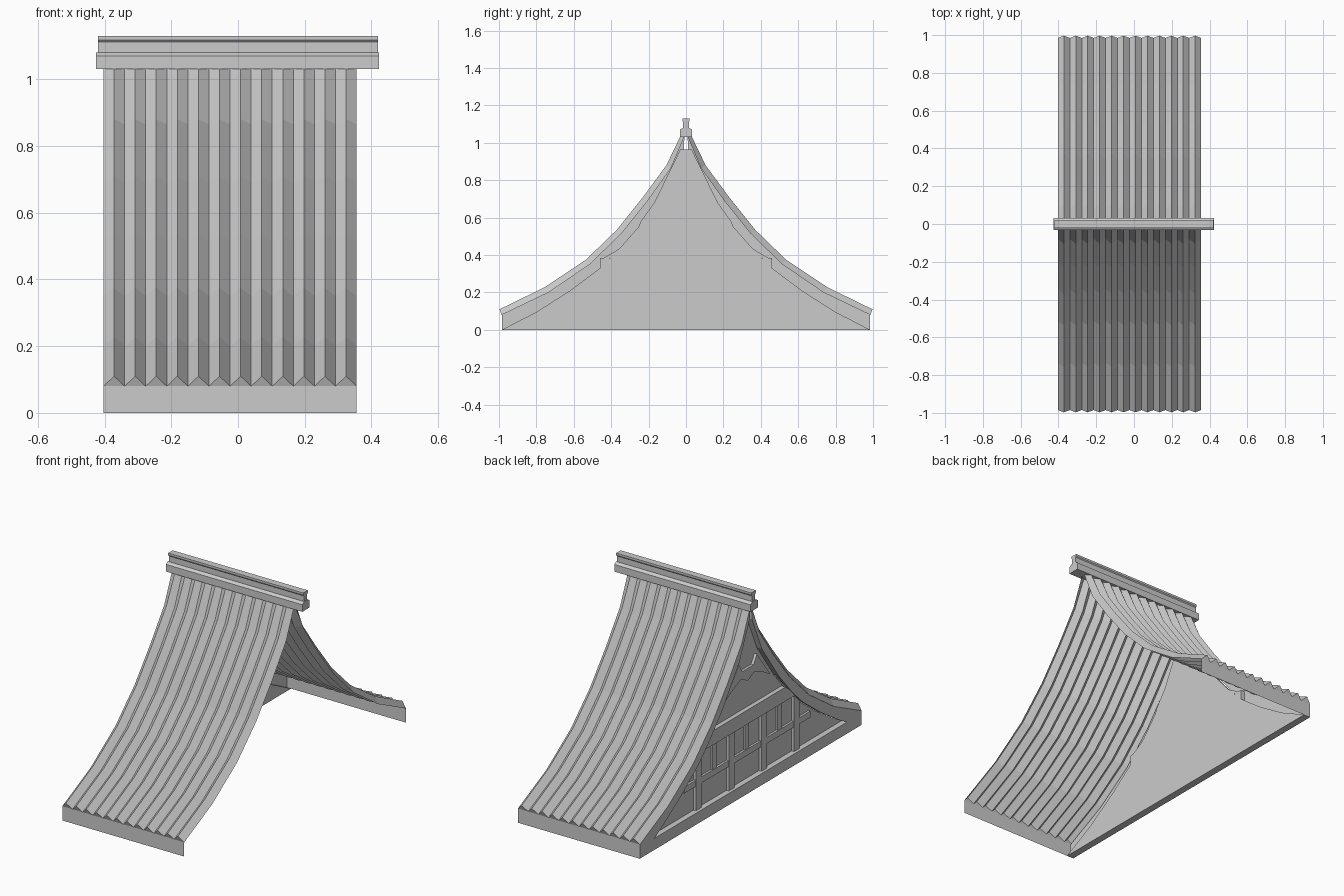
import bpy
import bmesh

cube = bpy.data.objects.get("Cube")
if cube:
    bpy.data.objects.remove(cube, do_unlink=True)

grey = bpy.data.materials.new("plain_grey")
grey.use_nodes = True
GREY = (0.6, 0.6, 0.6, 1)
grey.diffuse_color = GREY
grey.node_tree.nodes["Principled BSDF"].inputs["Base Color"].default_value = GREY


def finish(name, bm):
    mesh = bpy.data.meshes.new(name)
    bm.to_mesh(mesh)
    bm.free()
    mesh.materials.append(grey)
    obj = bpy.data.objects.new(name, mesh)
    bpy.context.collection.objects.link(obj)
    return obj


def prism(name, outline, x0, x1):
    """Extrude a (y, z) outline along x."""
    bm = bmesh.new()
    face = bm.faces.new([bm.verts.new((x0, y, z)) for y, z in outline])
    new = bmesh.ops.extrude_face_region(bm, geom=[face])["geom"]
    moved = [v for v in new if isinstance(v, bmesh.types.BMVert)]
    bmesh.ops.translate(bm, verts=moved, vec=(x1 - x0, 0, 0))
    bmesh.ops.recalc_face_normals(bm, faces=bm.faces)
    return finish(name, bm)


def beam(name, y0, y1, z0, z1, x0, x1):
    return prism(name, [(y0, z0), (y1, z0), (y1, z1), (y0, z1)], x0, x1)


def mirrored(half):
    return half + [(-y, z) for y, z in reversed(half) if y > 0]


# Roof curves from eave to ridge, as (distance from centre, height)
CREST = [(.997, .11), (.755, .228), (.535, .375), (.37, .535),
         (.23, .71), (.105, .88), (.03, 1.035)]
VALLEY = [(.985, .08), (.735, .2), (.515, .35), (.345, .515),
          (.205, .69), (.08, .865), (.008, 1.035)]
INNER = [(.985, 0), (.80, .095), (.62, .21), (.46, .33),
         (.36, .43), (.25, .555), (.10, .765), (.012, .965)]
FASCIA = [(.985, 0), (.985, .08)]
LEFT, STEP, COLUMNS = -.403, .0316, 25
FACE, BACK = -.385, -.36

# Corrugated slopes, each with an upright eave board
for side, label in ((-1, "front"), (1, "back")):
    bm = bmesh.new()
    grid = []
    for j in range(COLUMNS):
        curve = FASCIA + (CREST if j % 2 else VALLEY)
        grid.append([bm.verts.new((LEFT + j * STEP, side * y, z)) for y, z in curve])
    for a, b in zip(grid, grid[1:]):
        for i in range(len(a) - 1):
            quad = [a[i], b[i], b[i + 1], a[i + 1]]
            bm.faces.new(quad if side < 0 else quad[::-1])
    bmesh.ops.remove_doubles(bm, verts=bm.verts, dist=.0001)
    finish(label + "_roof_slope", bm)

    # Curved board along the gable edge
    board = VALLEY + INNER[::-1]
    prism(label + "_barge_board", [(side * y, z) for y, z in board], -.402, FACE)

    # Rafter against the upper gable
    rafter = [(.25, .555), (.245, .575), (.17, .68), (.03, .965), (.012, .965), (.10, .765)]
    prism(label + "_gable_rafter", [(side * y, z) for y, z in rafter], FACE, BACK)

# Ridge cap
prism("ridge_base", mirrored([(.033, 1.03), (.033, 1.07), (.018, 1.08)]), -.425, .423)
prism("ridge_cap", mirrored([(.015, 1.07), (.015, 1.112), (.02, 1.118), (.02, 1.13)]),
      -.42, .42)

# Gable wall and its timber frame
prism("gable_wall", mirrored(INNER), -.37, BACK)
prism("gable_sill", mirrored([(.985, 0), (.86, .065)]), -.402, BACK)
for y in (-.435, -.145, .145, .435):
    beam("gable_post", y - .025, y + .025, .06, .385, FACE, BACK)
for y in (-.29, 0, .29):
    beam("gable_stud", y - .018, y + .018, .23, .39, -.38, BACK)
beam("gable_rail", -.56, .56, .2, .235, -.382, BACK)
prism("gable_tie_beam", mirrored([(.44, .385), (.37, .425), (.32, .465)]), -.395, BACK)
prism("gable_strut", mirrored([(0, .62), (.06, .65), (.13, .62), (.2, .58), (.08, .74),
                               (.05, .69)]), FACE, BACK)
